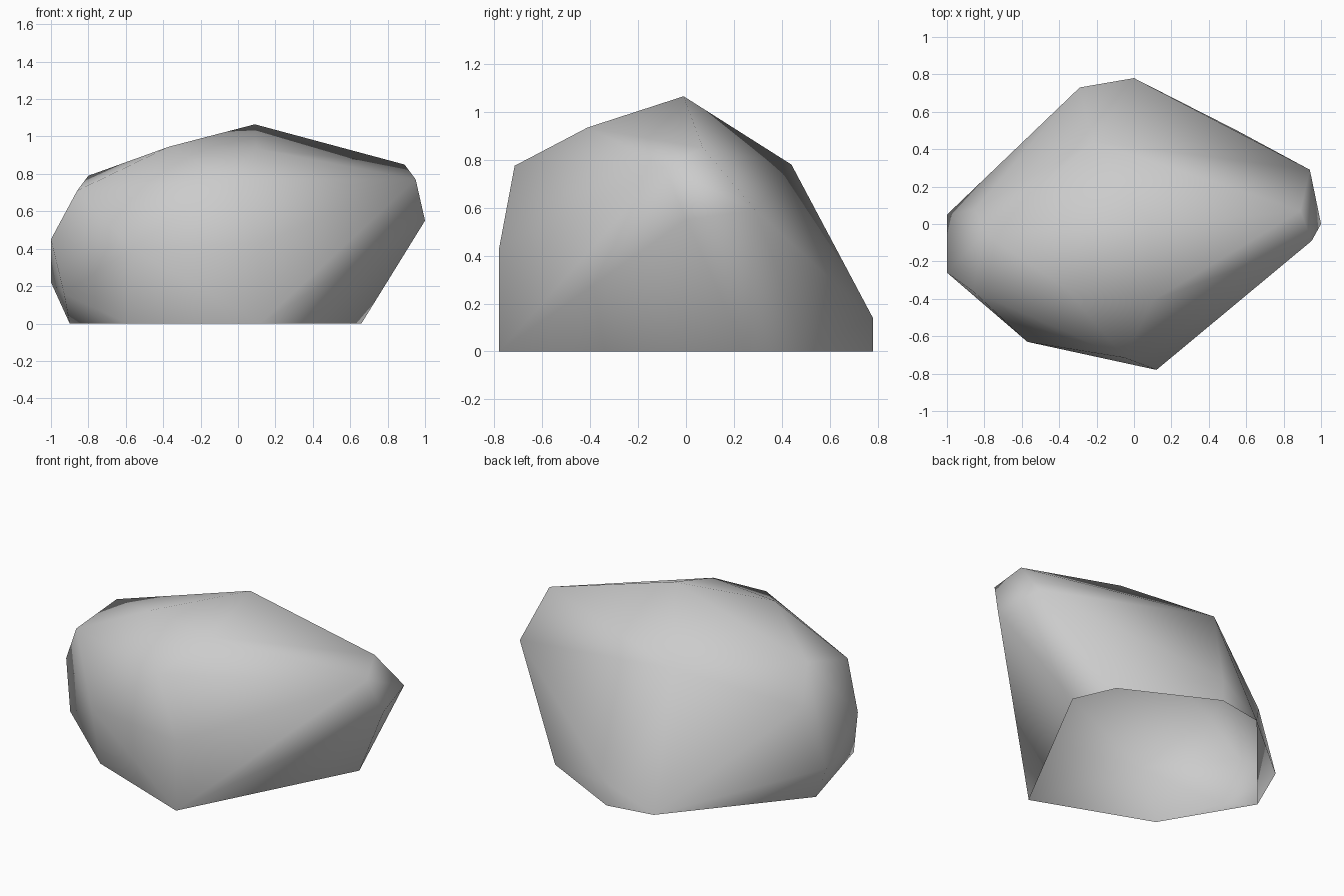
import bpy
import bmesh

default_cube = bpy.data.objects.get("Cube")
if default_cube:
    bpy.data.objects.remove(default_cube, do_unlink=True)


def make_material(name, colour):
    material = bpy.data.materials.new(name)
    material.use_nodes = True
    material.diffuse_color = colour
    shader = next(n for n in material.node_tree.nodes if n.type == "BSDF_PRINCIPLED")
    shader.inputs["Base Color"].default_value = colour
    return material


# Outline of the open base, standing on the ground
base_outline = [(.12, -.78), (.66, .25), (.55, .5), (0, .78),
                (-.29, .73), (-.9, .01), (-.59, -.51)]

# Corners of the boulder's flanks, from low to high
flank_corners = [
    (0, .78, .14), (-.93, -.32, .16), (-1, .05, .22), (-.57, -.63, .4),
    (.12, -.78, .43), (-1, -.26, .45), (1, 0, .55), (-.85, .08, .57),
    (.94, .29, .59),
]

# Corners of the crown
crown_corners = [
    (-.86, -.36, .71), (.95, -.09, .77), (-.05, -.715, .775), (-.22, .44, .78),
    (-.8, -.05, .79), (.89, .07, .85), (.1, -.41, .935), (-.37, -.34, .945),
    (.09, -.01, 1.065),
]


def build_boulder(name, corners, material):
    """Wrap the corners in a convex skin, open underneath and smooth shaded."""
    bm = bmesh.new()
    for corner in corners:
        bm.verts.new(corner)
    bmesh.ops.convex_hull(bm, input=bm.verts[:])
    bmesh.ops.recalc_face_normals(bm, faces=bm.faces[:])

    # Open the underside and drop corners that the skin does not use
    underside = [f for f in bm.faces if all(v.co.z < .001 for v in f.verts)]
    bmesh.ops.delete(bm, geom=underside, context="FACES")
    loose = [v for v in bm.verts if not v.link_faces]
    bmesh.ops.delete(bm, geom=loose, context="VERTS")

    for face in bm.faces:
        face.smooth = True
    mesh = bpy.data.meshes.new(name)
    bm.to_mesh(mesh)
    bm.free()
    mesh.materials.append(material)
    boulder = bpy.data.objects.new(name, mesh)
    bpy.context.scene.collection.objects.link(boulder)
    return boulder


stone_grey = make_material("stone_grey", (.6, .6, .6, 1))
base_corners = [(x, y, 0) for x, y in base_outline]
build_boulder("boulder", base_corners + flank_corners + crown_corners, stone_grey)
